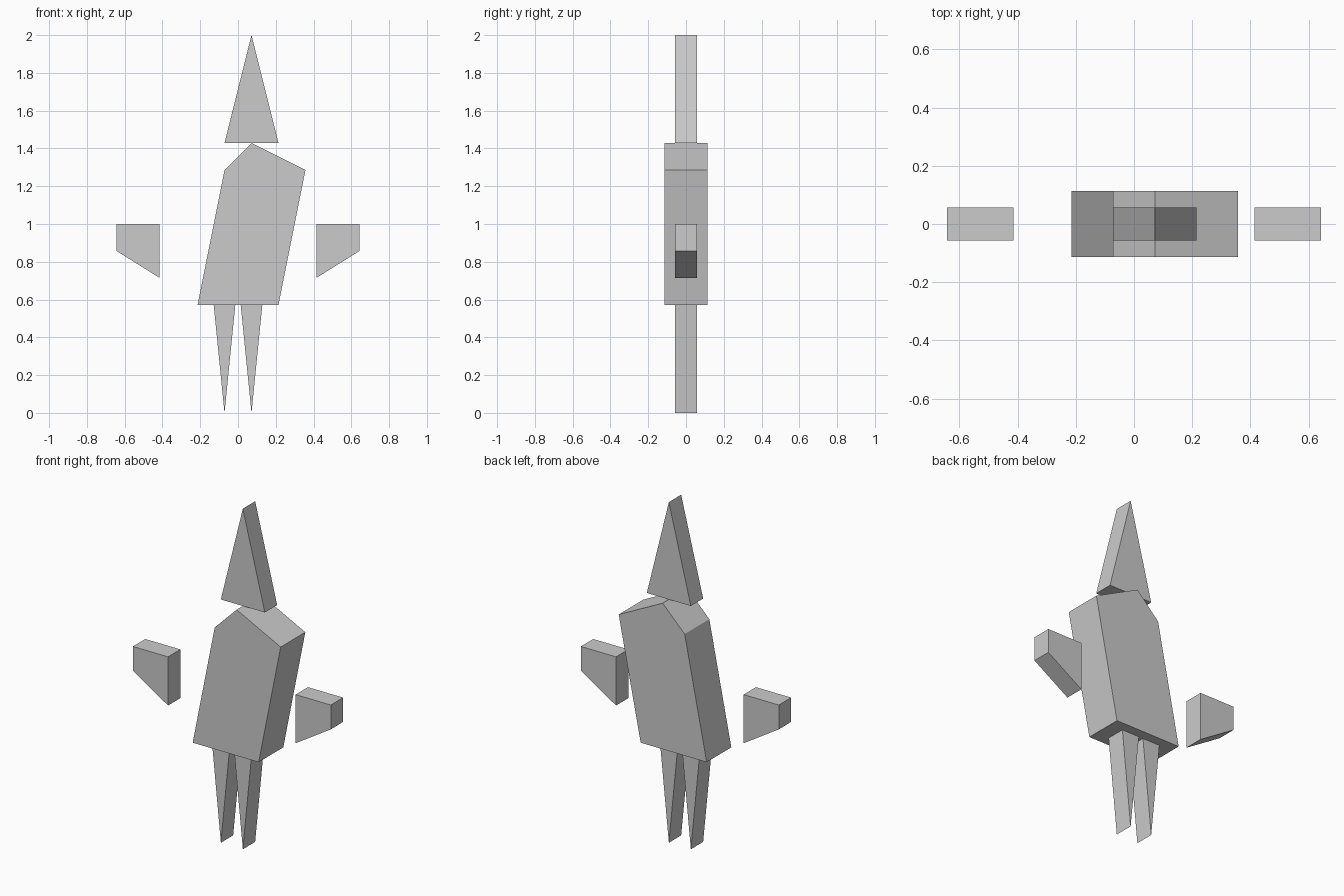
import bpy
import bmesh
from mathutils import Vector

if "Cube" in bpy.data.objects:
    bpy.data.objects.remove(bpy.data.objects["Cube"])

U = 1 / 14  # modelling grid step


def prism(name, outline, half_depth):
    """Extrude an x-z outline (in grid steps) along y, centred on y = 0."""
    bm = bmesh.new()
    verts = [bm.verts.new((x * U, -half_depth * U, z * U)) for x, z in outline]
    face = bm.faces.new(verts)
    ext = bmesh.ops.extrude_face_region(bm, geom=[face], use_keep_orig=True)
    moved = [g for g in ext["geom"] if isinstance(g, bmesh.types.BMVert)]
    bmesh.ops.translate(bm, verts=moved, vec=Vector((0, 2 * half_depth * U, 0)))
    bmesh.ops.recalc_face_normals(bm, faces=bm.faces)
    mesh = bpy.data.meshes.new(name)
    bm.to_mesh(mesh)
    bm.free()
    obj = bpy.data.objects.new(name, mesh)
    bpy.context.collection.objects.link(obj)
    return obj


# Leaning torso with a peaked shoulder line
prism("torso", [(-3, 8), (3, 8), (5, 18), (1, 20), (-1, 18)], 1.6)

# Pointed head standing on the torso peak
prism("head", [(-1, 20), (3, 20), (1, 28)], 0.8)

# Mirrored limbs: tapered legs and detached hands
for side, s in (("left", -1), ("right", 1)):
    prism(f"{side}_leg", [(0.2 * s, 8), (1.8 * s, 8), (s, 0)], 0.8)
    prism(f"{side}_hand",
          [(5.8 * s, 10), (9 * s, 12), (9 * s, 14), (5.8 * s, 14)], 0.8)
